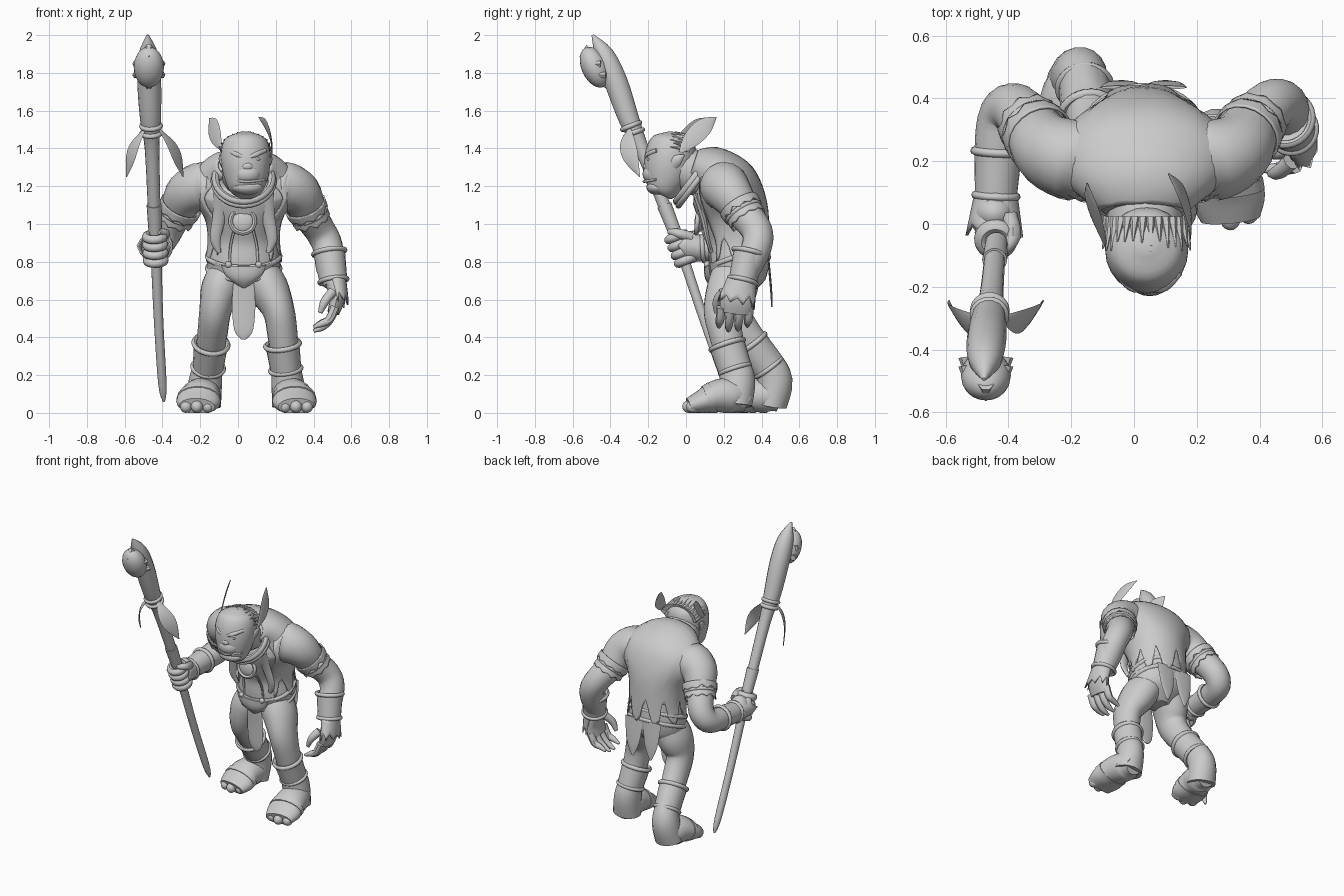
import bpy, bmesh, math, random
from mathutils import Vector, Matrix

random.seed(4)
if "Cube" in bpy.data.objects:
    bpy.data.objects.remove(bpy.data.objects["Cube"])

grey = bpy.data.materials.new("plain_grey")
grey.use_nodes = True
grey.diffuse_color = (0.6, 0.6, 0.6, 1)
grey.node_tree.nodes["Principled BSDF"].inputs["Base Color"].default_value = grey.diffuse_color
parts = []
X, Y, Z = Vector((1, 0, 0)), Vector((0, 1, 0)), Vector((0, 0, 1))


def finish(name, bm, thickness=0):
    bmesh.ops.recalc_face_normals(bm, faces=bm.faces)
    mesh = bpy.data.meshes.new(name)
    bm.to_mesh(mesh)
    bm.free()
    mesh.materials.append(grey)
    obj = bpy.data.objects.new(name, mesh)
    bpy.context.collection.objects.link(obj)
    if thickness:
        solid = obj.modifiers.new("thickness", "SOLIDIFY")
        solid.thickness = thickness
        solid.offset = 0
    parts.append(obj)


def spline(points, t):
    """Smooth interpolation of (x, y, z, radius, radius) stations."""
    last = len(points) - 1
    i = min(int(t * last), last - 1)
    f = t * last - i
    a, b, c, d = (points[max(0, min(last, i + k))] for k in (-1, 0, 1, 2))
    return b + (c - a) * (f / 2) + (a * 2 - b * 5 + c * 4 - d) * (f * f / 2) + (b * 3 - a - c * 3 + d) * (f ** 3 / 2)


def sweep(name, stations, sides=16, steps=4, side=X, arc=None, hem=0, tear=(0, 1), sheet=False, grow=0):
    """Skin elliptical sections along a path; a hem tears the first edge."""
    pts = [Vector(s if len(s) == 5 else (*s, s[-1])) for s in stations]
    rows = steps * (len(pts) - 1) + 1
    start, end = arc or (0, math.tau)
    cols = sides + 1 if arc else sides
    tears = [random.uniform(.4, 1) * hem * tear[j % len(tear)] for j in range(cols)]
    bm = bmesh.new()
    grid = []
    for i in range(rows):
        row = []
        for j in range(cols):
            t = tears[j] + (1 - tears[j]) * i / (rows - 1)
            p = spline(pts, t)
            ahead = spline(pts, min(1, t + .01)) - spline(pts, max(0, t - .01))
            tangent = Vector(ahead[:3]).normalized()
            u = (side - tangent * side.dot(tangent)).normalized()
            v = tangent.cross(u)
            a = start + (end - start) * j / sides
            co = Vector(p[:3]) + u * math.cos(a) * (max(p[3], .002) + grow) + v * math.sin(a) * (max(p[4], .002) + grow)
            co.z = max(co.z, 0)
            row.append(bm.verts.new(co))
        grid.append(row)
    for low, high in zip(grid, grid[1:]):
        for j in range(sides):
            k = (j + 1) % cols
            bm.faces.new((low[j], low[k], high[k], high[j]))
    if not sheet:
        bm.faces.new(grid[0])
        bm.faces.new(grid[-1])
    finish(name, bm, .008 if sheet else 0)


def ring(name, centre, axis, major, minor, squash=1):
    """Round band around an axis; squash narrows it front to back."""
    turn = Vector(axis).to_track_quat("Z", "Y")
    count, tube = 28, 8
    bm = bmesh.new()
    verts = []
    for i in range(count):
        a = math.tau * i / count
        for j in range(tube):
            b = math.tau * j / tube
            r = major + minor * math.cos(b)
            local = Vector((r * math.cos(a), r * math.sin(a) * squash, minor * math.sin(b)))
            verts.append(bm.verts.new(Vector(centre) + turn @ local))
    for i in range(count):
        for j in range(tube):
            m, n = (i + 1) % count, (j + 1) % tube
            bm.faces.new([verts[p * tube + q] for p, q in ((i, j), (m, j), (m, n), (i, n))])
    finish(name, bm)


def ball(name, centre, size, axis=Z):
    bm = bmesh.new()
    turn = Vector(axis).to_track_quat("Z", "Y").to_matrix().to_4x4()
    place = Matrix.Translation(centre) @ turn @ Matrix.Diagonal((*size, 1))
    bmesh.ops.create_uvsphere(bm, u_segments=20, v_segments=12, radius=1, matrix=place)
    finish(name, bm)


def spike(name, base, tip, radius):
    sweep(name, [(*base, radius), (*tip, .002)], sides=6, steps=1)


# Torso and torn vest
torso = [(.03, .27, .62, .08, .07), (.03, .27, .7, .18, .14), (.03, .28, .8, .195, .16),
         (.03, .275, .92, .18, .16), (.03, .25, 1.04, .2, .18), (.03, .22, 1.14, .27, .185),
         (.03, .185, 1.215, .285, .175), (.03, .125, 1.28, .225, .13), (.03, .04, 1.31, .13, .075)]
sweep("torso", torso, sides=32)
sweep("vest", torso[2:], sides=40, arc=(math.radians(-45), math.radians(225)), hem=.32, tear=(0, .2, .7, 1, .4, .1),
      sheet=True, grow=.006)
sweep("neck", [(.03, .1, 1.26, .12), (.035, .02, 1.28, .12), (.04, -.06, 1.31, .11)])

# Collar with small spikes along its back
collar_axis = Vector((0, -.8, .6))
collar_centre = Vector((.03, .04, 1.24))
ring("collar", collar_centre, collar_axis, .15, .02)
ring("collar_lower_roll", collar_centre + Vector((0, .015, -.015)), collar_axis, .158, .017)
for k in range(-3, 4):
    a = k * .3
    out = X * math.sin(a) + Vector((0, .6, .8)) * math.cos(a)
    base = collar_centre + out * .155
    spike("collar_spike", base, base + out * .02 + Y * .06, .014)

# Chest medallion with straps
ball("medallion", (.025, .07, 1.015), (.062, .062, .025), (0, -1, .1))
ring("medallion_rim", (.025, .06, 1.015), (0, -1, .1), .064, .012)
for s in (-1, 1):
    sweep("vest_lapel", [(.03 + s * .13, .135, .85, .012, .012), (.03 + s * .15, .115, .92, .028, .012),
                         (.03 + s * .13, .09, 1.04, .035, .015), (.03 + s * .12, .05, 1.16, .04, .015)], sides=10)
    sweep("belly_strap", [(.03 + s * .075, .132, .78, .007), (.03 + s * .07, .12, .88, .007), (.03 + s * .05, .085, .97, .007)], sides=8)
    ball("belt_stud", (.03 + s * .08, .11, .785), (.018, .016, .018))

# Belt sloping down to the front, buckle plate and hanging cloths
belt_axis = Vector((0, -.38, 1))
for name, centre, r in (("belt_top_roll", (.03, .272, .83), .192), ("belt_bottom_roll", (.03, .28, .765), .192)):
    ring(name, centre, belt_axis, r, .014, .88)
sweep("belt", [(.03, .285, .755, .193, .17), (.03, .258, .83, .193, .17)], sides=28, steps=2)
sweep("belt_front_plate", [(.03, .155, .67, .02, .02), (.03, .13, .72, .09, .03), (.03, .12, .78, .12, .025)], sides=12)
sweep("front_loincloth", [(.03, .16, .39, .015, .004), (.03, .155, .44, .05, .006), (.03, .15, .58, .062, .006),
                          (.03, .14, .72, .05, .006)], sides=10)
for s in (-1, 1):
    sweep("back_loincloth", [(.03 + s * .07, .455, .56, .008, .004), (.03 + s * .07, .45, .66, .05, .006),
                             (.03 + s * .07, .435, .82, .07, .006)], sides=10)

# Head
sweep("head", [(.045, -.135, 1.155, .05, .05), (.045, -.125, 1.18, .09, .085), (.043, -.1, 1.27, .122, .125),
               (.04, -.08, 1.37, .132, .135), (.04, -.065, 1.45, .108, .108), (.04, -.06, 1.487, .03, .03)], sides=24)
ball("muzzle", (.05, -.165, 1.265), (.075, .065, .06))
ball("chin", (.05, -.155, 1.195), (.082, .055, .04))
ball("nose", (.05, -.21, 1.305), (.03, .018, .022))
sweep("mouth_fold", [(-.045, -.16, 1.235, .006), (.05, -.222, 1.225, .008), (.145, -.16, 1.235, .006)], side=Z, sides=8)
for s in (-1, 1):
    c = .045 + s * .055
    ball("eye", (c, -.196, 1.343), (.018, .012, .009))
    sweep("brow", [(.045 + s * .012, -.207, 1.352, .012), (c, -.2, 1.37, .014), (.045 + s * .1, -.153, 1.39, .012)], side=Z, sides=8)
    sweep("ear", [(.04 + s * .115, -.07, 1.31, .015, .03), (.04 + s * .13, -.045, 1.34, .012, .028),
                  (.04 + s * .135, -.01, 1.365, .004, .004)], sides=8)

# Hair fringe and head feathers
for k in range(14):
    a = -1.3 + k * .2
    root = Vector((.04 + .125 * math.sin(a), .02, 1.37 + .09 * math.cos(a)))
    tip = root + Vector((.02 * math.sin(a), -.07 - .04 * random.random(), .02 * math.cos(a) + .01))
    spike("hair_tuft", root, tip, .018)
sweep("right_head_feather", [(-.09, -.07, 1.4, .01, .004), (-.115, .0, 1.46, .045, .004),
                             (-.135, .07, 1.52, .045, .004), (-.15, .13, 1.56, .003, .003)], side=Vector((.5, -.5, .7)), sides=8)
sweep("left_head_feather", [(.18, -.03, 1.38, .01, .004), (.175, .03, 1.45, .045, .004),
                            (.15, .1, 1.52, .045, .004), (.11, .16, 1.565, .003, .003)], side=Vector((-.1, -.6, .8)), sides=8)

# Arms
sweep("right_arm", [(-.08, .19, 1.19, .11), (-.18, .2, 1.2, .13), (-.27, .235, 1.16, .118), (-.325, .305, 1.065, .09),
                    (-.375, .365, .965, .083), (-.415, .345, .9, .08), (-.435, .24, .88, .073), (-.44, .1, .87, .058)], sides=18)
sweep("left_arm", [(.14, .19, 1.19, .11), (.24, .2, 1.2, .13), (.325, .235, 1.16, .118), (.375, .31, 1.055, .092),
                   (.435, .375, .965, .083), (.475, .375, .88, .08), (.49, .32, .76, .075), (.51, .29, .68, .055)], sides=18)
bands = (("right", (-.34, .325, 1.02), (-.3, .275, 1.1)), ("left", (.39, .33, 1.02), (.355, .28, 1.1)))
for label, low, high in bands:
    low, high = Vector(low), Vector(high)
    middle = (low + high) / 2
    sweep(label + "_armband_lower", [(*low, .1), (*middle, .097)], hem=.5, sheet=True, sides=20)
    sweep(label + "_armband_upper", [(*middle, .107), (*high, .11)], hem=.5, sheet=True, sides=20)
    ring(label + "_armband_cord", middle, high - low, .096, .012)

# Forearm bracers with rolled edges
bracers = (("right", (-.433, .23, .88), (-.44, .09, .87), .076), ("left", (.483, .335, .85), (.505, .3, .7), .084))
for label, top, wrist, r in bracers:
    top, wrist = Vector(top), Vector(wrist)
    sweep(label + "_bracer", [(*top, r), (*wrist, r * .88)], sides=20)
    ring(label + "_bracer_top", top, top - wrist, r, .013)
    ring(label + "_bracer_wrist", wrist, top - wrist, r * .88, .012)
sweep("right_hand_guard", [(-.445, -.04, .885, .088, .075), (-.44, .09, .87, .066, .066)], hem=.5, sheet=True, sides=12)
sweep("left_hand_guard", [(.54, .265, .57, .045, .1), (.51, .295, .7, .06, .075)], arc=(-1.8, 1.8), hem=.45, sheet=True, sides=10)

# Hanging left hand
sweep("left_palm", [(.51, .29, .7, .05, .06), (.525, .275, .61, .042, .09), (.505, .265, .53, .032, .085)], sides=12)
for k in range(4):
    y, drop = .185 + k * .05, .02 * abs(k - 1.4)
    sweep("left_finger", [(.515, y, .56, .024), (.485, y - .005, .495, .023), (.445, y - .01, .445 + drop, .019),
                          (.4, y - .01, .425 + drop, .008)], sides=8)
sweep("left_thumb", [(.5, .2, .64, .028), (.46, .165, .59, .024), (.435, .16, .53, .012)], sides=8)

# Gripping right hand
staff_lean = Vector((-.04, -.4, 1)).normalized()
grip = Vector((-.438, -.025, .87))
ball("right_palm", (-.445, .035, .88), (.066, .06, .085))
for k in range(4):
    ring("right_finger", grip + staff_lean * (k - 1.5) * .045, staff_lean, .045, .024)
sweep("right_thumb", [(-.4, .03, .93, .028), (-.385, -.04, .95, .025), (-.42, -.09, .96, .015)], sides=8)

# Legs, greaves and boots that widen into the feet
legs = (("left", 1, [(.1, .27, .76, .1, .12), (.16, .24, .66, .108, .13), (.215, .2, .54, .085, .108),
                     (.235, .21, .42, .08, .09), (.25, .245, .28, .075, .085), (.262, .273, .17, .085, .095), (.275, .265, .04, .095, .085)],
         (.236, .218, .36), (.253, .26, .23)),
        ("right", .85, [(-.04, .28, .76, .1, .12), (-.09, .25, .66, .105, .13), (-.12, .24, .54, .085, .105),
                        (-.135, .31, .42, .08, .09), (-.155, .42, .28, .075, .085), (-.172, .47, .17, .088, .095), (-.185, .45, .04, .095, .085)],
         (-.143, .345, .365), (-.158, .437, .24)))
for label, stretch, path, knee, ankle in legs:
    sweep(label + "_leg", path, sides=18)
    knee, ankle = Vector(knee), Vector(ankle)
    sweep(label + "_greave", [(*ankle, .082, .09), (*knee, .09, .095)], sides=20, steps=2)
    ring(label + "_greave_top", knee, knee - ankle, .09, .014)
    ring(label + "_greave_bottom", ankle, knee - ankle, .083, .012)
    s = 1 if label == "left" else -1
    hx, hy = path[-1][:2]
    sole = [(0, .065, .055, .06, .055), (0, 0, .085, .095, .09), (.015, -.09, .09, .105, .09),
            (.025, -.18, .058, .118, .065), (.032, -.25, .035, .095, .045)]
    sweep(label + "_foot", [(hx + s * x, hy + y * stretch, z, w, h) for x, y, z, w, h in sole], sides=18)
    strap = [(.02, -.125, .08, .116, .085), (.023, -.16, .069, .119, .076)]
    sweep(label + "_foot_strap", [(hx + s * x, hy + y * stretch, z, w, h) for x, y, z, w, h in strap], sides=18, steps=1)
    for k in (-1, 0, 1):
        tx, ty = hx + s * .032 + k * .058, hy - .25 * stretch + abs(k) * .02
        ball("toe", (tx, ty, .033), (.032, .035, .033))

# Staff with bands, egg and claws
sweep("staff", [(-.392, .245, .06, .006), (-.4, .215, .15, .022), (-.42, .1, .48, .025), (-.435, -.03, .87, .029),
                (-.443, -.1, 1.06, .033), (-.455, -.235, 1.4, .039), (-.463, -.3, 1.55, .055),
                (-.47, -.37, 1.75, .063), (-.475, -.435, 1.9, .052), (-.478, -.495, 2, .006)], sides=14)
sweep("staff_grip", [(-.438, -.06, .96, .036), (-.444, -.115, 1.1, .04)], sides=14)
band = Vector((-.46, -.283, 1.5))
for k in (-1, 1):
    ring("staff_band", band + staff_lean * k * .02, staff_lean, .05, .013)
egg = Vector((-.472, -.483, 1.83))
egg_axis = Vector((0, -.42, .9)).normalized()
ball("egg", egg, (.08, .07, .115), egg_axis)
for s in (-1, 1):
    for lift in (-.045, .02):
        side_point = egg + X * s * .068 + egg_axis * lift
        spike("egg_claw", side_point + Y * .04, side_point - X * s * .012 - Y * .04, .02)
spike("egg_top_claw", egg + egg_axis * .115 + Y * .02, egg + egg_axis * .06 - Y * .055, .025)
spike("egg_bottom_claw", egg - egg_axis * .11 + Y * .03, egg - egg_axis * .05 - Y * .055, .025)

# Feathers tied to the staff
for s in (-1, 1):
    sweep("staff_feather", [(-.455 + s * .04, -.3, 1.5, .012, .004), (-.45 + s * .09, -.31, 1.43, .045, .004),
                            (-.445 + s * .125, -.29, 1.35, .045, .004), (-.44 + s * .15, -.245, 1.25, .003, .003)],
          side=Vector((s * .5, .8, 0)), sides=8)

# Smooth shading with sharp creases kept
bpy.ops.object.select_all(action="DESELECT")
for obj in parts:
    obj.select_set(True)
bpy.context.view_layer.objects.active = parts[0]
bpy.ops.object.shade_smooth_by_angle(angle=math.radians(45))
